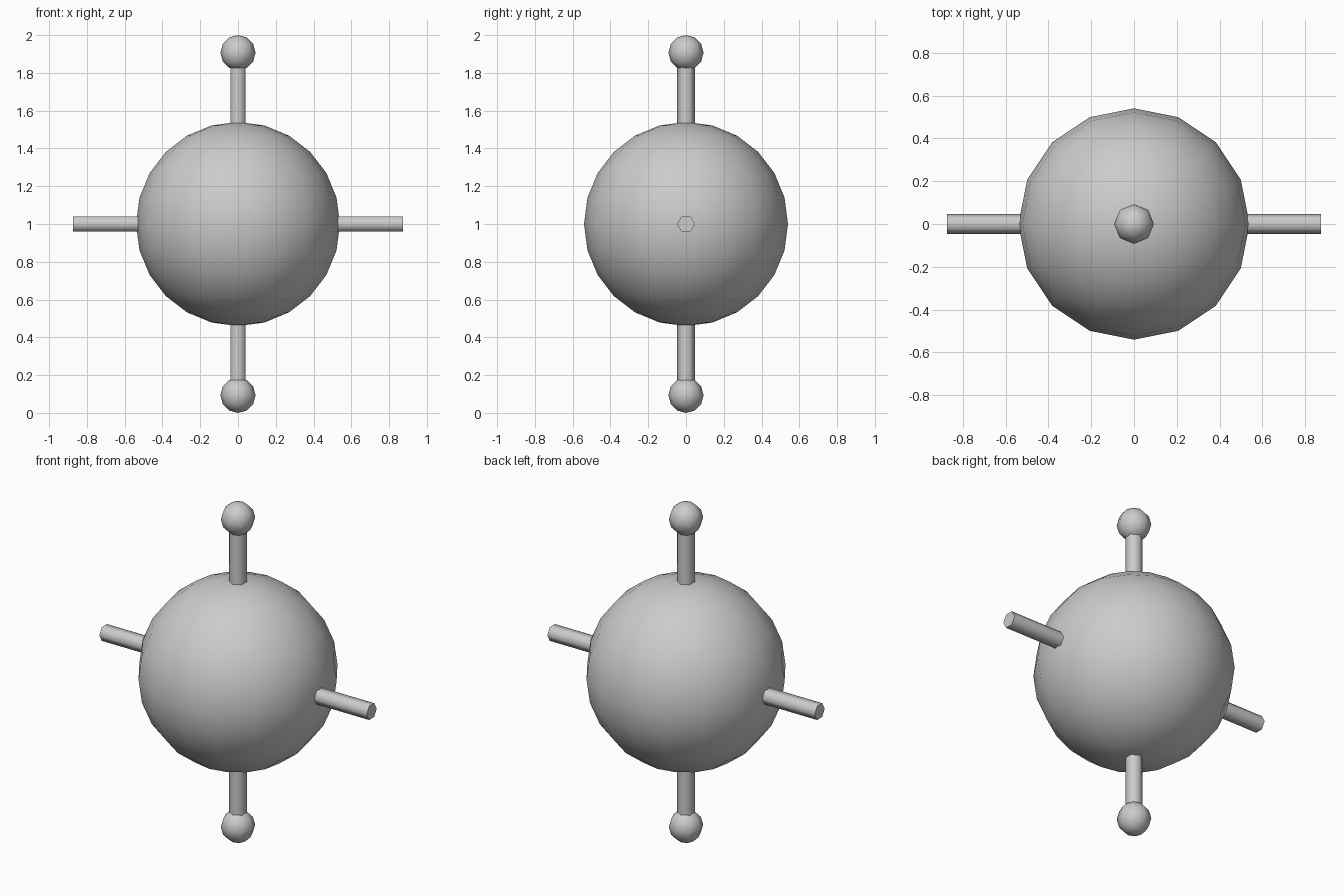
import bpy
from math import radians

if "Cube" in bpy.data.objects:
    bpy.data.objects.remove(bpy.data.objects["Cube"])

CENTER_Z = 1.0


def finish(name):
    obj = bpy.context.object
    obj.name = name
    bpy.ops.object.shade_smooth_by_angle(angle=radians(65))
    return obj


def ball(name, radius, z, segments, rings):
    bpy.ops.mesh.primitive_uv_sphere_add(
        segments=segments, ring_count=rings, radius=radius, location=(0, 0, z))
    return finish(name)


def rod(name, length, rotation=(0, 0, 0)):
    # Hexagonal bar running right through the body
    bpy.ops.mesh.primitive_cylinder_add(
        vertices=6, radius=0.047, depth=length,
        location=(0, 0, CENTER_Z), rotation=rotation)
    return finish(name)


# Large central body
ball("body_sphere", 0.54, CENTER_Z, 16, 12)

# Vertical and sideways bars
rod("vertical_rod", 1.76)
rod("side_rod", 1.745, (0, radians(90), 0))

# Small balls on the ends of the vertical bar
for label, side in (("top", 1), ("bottom", -1)):
    ball(label + "_ball", 0.093, CENTER_Z + side * 0.907, 8, 6)
